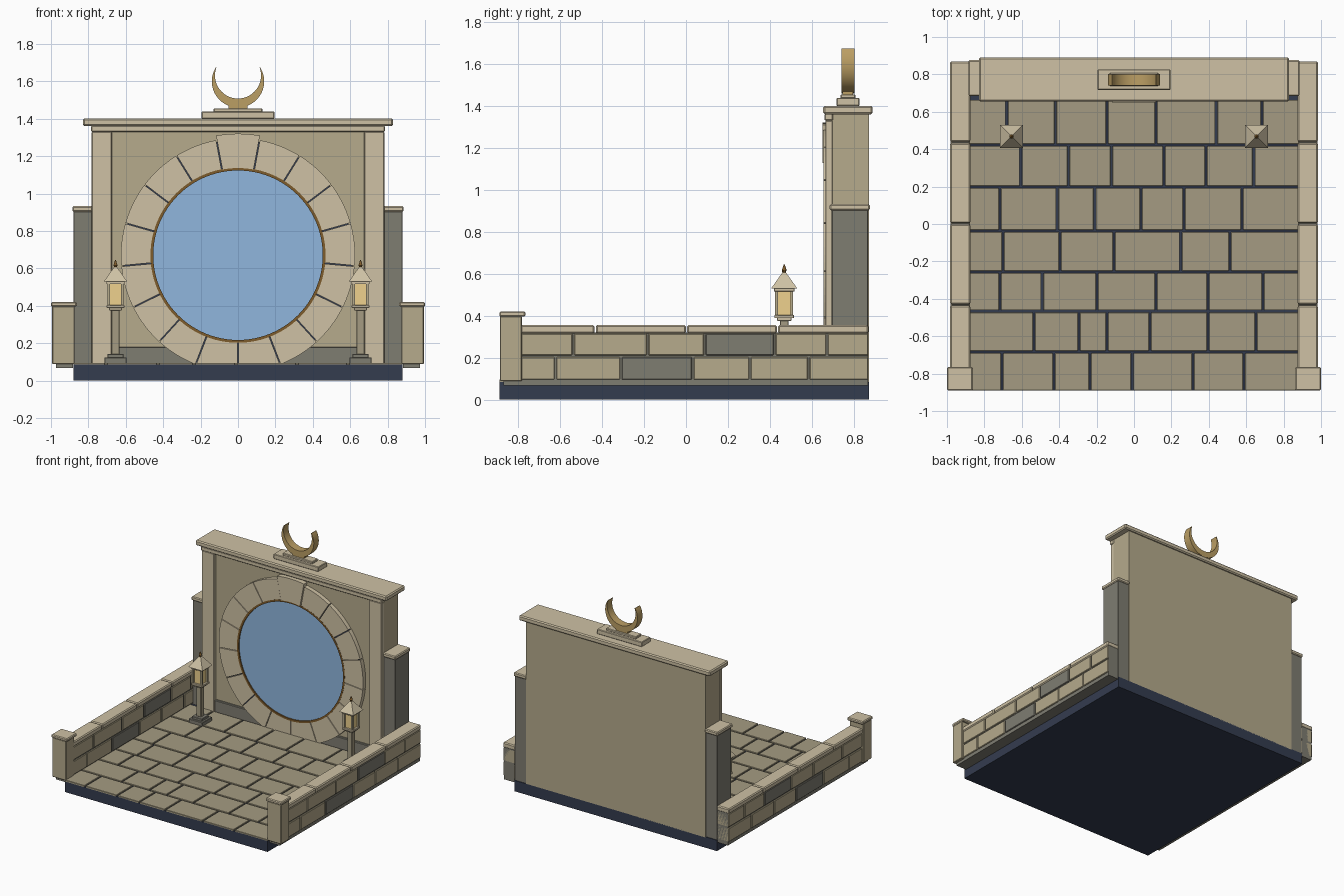
import bpy, bmesh, math
from mathutils import Vector

if "Cube" in bpy.data.objects:
    bpy.data.objects.remove(bpy.data.objects["Cube"])


def mat(name, r, g, b):
    m = bpy.data.materials.new(name)
    m.diffuse_color = [(c / 255) ** 2.2 for c in (r, g, b)] + [1]
    m.use_nodes = True
    m.node_tree.nodes["Principled BSDF"].inputs["Base Color"].default_value = m.diffuse_color
    return m


LIGHT = mat("light_stone", 205, 192, 163)
STONE = mat("wall_stone", 180, 169, 139)
PAVE = mat("paving_stone", 163, 154, 129)
GREY = mat("grey_stone", 126, 124, 113)
DARK = mat("dark_slate", 55, 62, 80)
GOLD = mat("gold", 186, 157, 100)
BRONZE = mat("bronze", 125, 92, 48)
BLUE = mat("portal_blue", 142, 181, 221)
GLOW = mat("lamp_glow", 238, 208, 140)


def finish(name, bm, material, bevel=0):
    bmesh.ops.recalc_face_normals(bm, faces=bm.faces)
    me = bpy.data.meshes.new(name)
    bm.to_mesh(me)
    bm.free()
    me.materials.append(material)
    ob = bpy.data.objects.new(name, me)
    bpy.context.collection.objects.link(ob)
    if bevel:
        mod = ob.modifiers.new("bevel", 'BEVEL')
        mod.width, mod.segments = bevel, 1
    return ob


def boxes(name, ranges, material, bevel=0.004):
    """One mesh from boxes given as (x0, x1, y0, y1, z0, z1)."""
    bm = bmesh.new()
    for x0, x1, y0, y1, z0, z1 in ranges:
        vs = bmesh.ops.create_cube(bm, size=1)["verts"]
        for v in vs:
            v.co = Vector(((x0 + x1) / 2 + v.co.x * (x1 - x0),
                           (y0 + y1) / 2 + v.co.y * (y1 - y0),
                           (z0 + z1) / 2 + v.co.z * (z1 - z0)))
    return finish(name, bm, material, bevel)


def both(ranges):
    """Mirror boxes across x = 0."""
    return list(ranges) + [(-r[1], -r[0], *r[2:]) for r in ranges]


def prisms(name, outlines, y0, y1, material, bevel=0):
    """Extrude (x, z) outlines along y."""
    bm = bmesh.new()
    for pts in outlines:
        f = bm.faces.new([bm.verts.new((x, y0, z)) for x, z in pts])
        g = bmesh.ops.extrude_face_region(bm, geom=[f])["geom"]
        bmesh.ops.translate(bm, vec=(0, y1 - y0, 0),
                            verts=[v for v in g if isinstance(v, bmesh.types.BMVert)])
    return finish(name, bm, material, bevel)


def arc(cz, r, a0, a1, n):
    """Points on a circle at (0, cz); angle measured from straight up."""
    ang = [a0 + (a1 - a0) * i / n for i in range(n + 1)]
    return [(r * math.sin(a), cz + r * math.cos(a)) for a in ang]


def smooth(ob):
    bpy.ops.object.select_all(action='DESELECT')
    ob.select_set(True)
    bpy.context.view_layer.objects.active = ob
    bpy.ops.object.shade_smooth_by_angle(angle=math.radians(35))


# base slab and irregular paving
boxes("base_slab", [(-.88, .88, -.89, .873, 0, .085)], DARK, 0)
row_y = [-.89, -.684, -.467, -.257, -.037, .198, .422, .67]
joints = [(-.706, -.428, -.235, -.01, .316, .588),
          (-.535, -.294, -.144, .086, .396, .652),
          (-.717, -.49, -.198, .118, .396, .69),
          (-.70, -.395, -.107, .25, .513),
          (-.717, -.41, -.21, .037, .267, .578),
          (-.605, -.35, -.12, .16, .385, .64),
          (-.68, -.42, -.144, .118, .44, .685)]
g = .006
tiles = []
for i, row in enumerate(joints):
    xs = [-.886, *row, .886]
    y0 = row_y[i] + (g if i else 0)
    tiles += [(a + g, b - g, y0, row_y[i + 1] - g, .08, .095) for a, b in zip(xs, xs[1:])]
boxes("paving", tiles, PAVE, .002)

# low side walls: core, bricks, coping, end posts
boxes("side_wall_core", both([(.882, .972, -.87, .868, .067, .32)]), GREY, 0)
bricks, grey_bricks = [], []
for z0, z1, ys, odd in [(.095, .203, (-.80, -.622, -.31, .033, .305, .585, .872), 2),
                        (.211, .315, (-.80, -.537, -.183, .09, .423, .672, .872), 3)]:
    for i, (a, b) in enumerate(zip(ys, ys[1:])):
        (grey_bricks if i == odd else bricks).append((.876, .98, a + .004, b - .004, z0, z1))
boxes("side_wall_bricks", both(bricks), STONE)
boxes("side_wall_grey_bricks", both(grey_bricks), GREY)
cy = [-.87, -.433, .002, .436, .872]
boxes("side_wall_coping", both([(.875, .983, a + .003, b - .003, .315, .355)
                                for a, b in zip(cy, cy[1:])]), LIGHT, .007)
boxes("end_post", both([(.873, .994, -.887, -.782, .088, .398)]), STONE)
boxes("end_post_cap", both([(.862, 1, -.89, -.765, .395, .42)]), LIGHT, .006)

# back wall with pilasters, plinth, cornice and flanking piers
boxes("back_wall", [(-.78, .78, .69, .873, .08, 1.36)], STONE, 0)
boxes("back_plinth", [(-.675, .675, .672, .70, .085, .18)], GREY)
boxes("pilaster", both([(.675, .782, .664, .70, .085, 1.33)]), LIGHT)
boxes("frieze", [(-.785, .785, .66, .70, 1.33, 1.362)], LIGHT)
boxes("cornice", [(-.83, .83, .654, .89, 1.36, 1.4)], LIGHT, .008)
boxes("side_pier", both([(.77, .88, .694, .868, .08, .905)]), GREY)
boxes("side_pier_cap", both([(.775, .886, .685, .876, .902, .932)]), LIGHT, .006)

# round portal: dark backing, 17 wedge stones, rim and blue disc
CZ, N = .67, 17
step = math.tau / N
prisms("portal_backing", [arc(CZ, .615, 0, math.tau * 95 / 96, 95)], .668, .70, DARK)


def wedge(k, r1):
    out = arc(CZ, r1, (k - .5) * step + .004, (k + .5) * step - .004, 6)
    inn = arc(CZ, .466, (k + .5) * step - .006, (k - .5) * step + .006, 6)
    return out + inn


prisms("portal_stones", [wedge(k, .626) for k in range(1, N)], .656, .70, LIGHT)
prisms("keystone", [wedge(0, .65)], .65, .70, LIGHT)
S = 96
bm = bmesh.new()
prof = [(.468, .655), (.468, .68), (.453, .68), (.453, .655)]
rings = [[bm.verts.new((r * math.sin(a), y, CZ + r * math.cos(a))) for r, y in prof]
         for a in (math.tau * i / S for i in range(S))]
for i in range(S):
    p, q = rings[i], rings[(i + 1) % S]
    for j in range(4):
        bm.faces.new((p[j], p[j - 1], q[j - 1], q[j]))
smooth(finish("portal_rim", bm, BRONZE))
prisms("portal_disc", [arc(CZ, .455, 0, math.tau * 95 / 96, 95)], .664, .70, BLUE)

# crescent on a stepped pedestal
boxes("crescent_pedestal", [(-.195, .195, .717, .827, 1.4, 1.438)], LIGHT)
boxes("crescent_step", [(-.13, .13, .737, .807, 1.435, 1.455)], LIGHT)
boxes("crescent_foot", [(-.05, .05, .745, .797, 1.45, 1.468)], GOLD, 0)
t0, t1 = math.atan2(.119, .074), math.atan2(.115, .043)
moon = (arc(1.6, .14, t0, math.tau - t0, 48)
        + arc(1.631, .123, math.tau - t1, t1, 48))
smooth(prisms("crescent", [moon], .74, .802, GOLD))

# two lanterns
LY = .468


def cone(name, x, z0, z1, r0, r1, sides, material, turn=0):
    bm = bmesh.new()
    bmesh.ops.create_cone(bm, cap_ends=True, segments=sides, radius1=r0, radius2=r1, depth=z1 - z0)
    c, s = math.cos(turn), math.sin(turn)
    for v in bm.verts:
        v.co = Vector((x + c * v.co.x - s * v.co.y, LY + s * v.co.x + c * v.co.y,
                       v.co.z + (z0 + z1) / 2))
    return finish(name, bm, material)


for side, x in (("left", -.655), ("right", .655)):
    def sq(h, z0, z1, dx=0, dy=0):
        return (x + dx - h, x + dx + h, LY + dy - h, LY + dy + h, z0, z1)
    boxes(side + "_lamp_base", [sq(.06, .09, .124), sq(.044, .12, .142)], GREY, .003)
    boxes(side + "_lamp_post", [sq(.021, .14, .385)], PAVE, .003)
    boxes(side + "_lamp_tray", [sq(.034, .375, .39), sq(.047, .388, .404)], LIGHT, .002)
    boxes(side + "_lamp_glow", [sq(.031, .40, .525)], GLOW, 0)
    boxes(side + "_lamp_bars", [sq(.007, .40, .525, i * .036, j * .036)
                                for i in (-1, 1) for j in (-1, 1)], STONE, 0)
    boxes(side + "_lamp_top_trim", [sq(.049, .515, .532)], LIGHT, .002)
    cone(side + "_lamp_roof", x, .53, .606, .062 * math.sqrt(2), .012, 4, LIGHT, math.pi / 4)
    smooth(cone(side + "_lamp_finial_bulb", x, .602, .618, .008, .011, 10, BRONZE))
    smooth(cone(side + "_lamp_finial_tip", x, .618, .645, .011, .002, 10, BRONZE))
